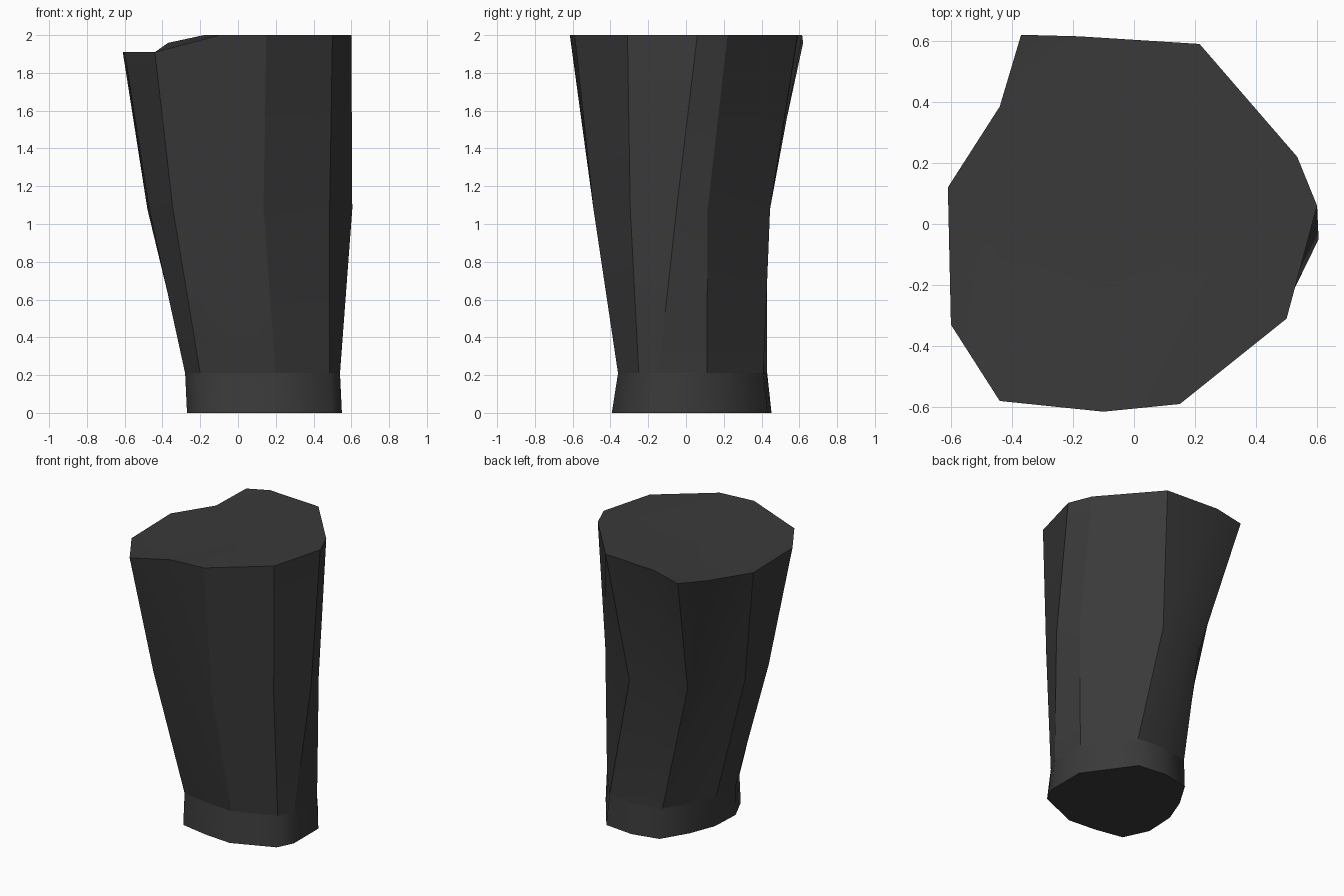
import bpy
import bmesh
from math import radians

if "Cube" in bpy.data.objects:
    bpy.data.objects.remove(bpy.data.objects["Cube"], do_unlink=True)


def make_material(name, colour):
    mat = bpy.data.materials.new(name)
    mat.use_nodes = True
    mat.diffuse_color = colour
    shader = mat.node_tree.nodes["Principled BSDF"]
    shader.inputs["Base Color"].default_value = colour
    shader.inputs["Roughness"].default_value = 0.8
    return mat


charcoal = make_material("charcoal", (0.042, 0.042, 0.042, 1))

# Outlines, counter-clockwise from the front right corner of each ring
rim_outline = [(-.44, -.58), (-.1, -.615), (.15, -.59), (.5, -.31), (.6, .06),
               (.535, .22), (.215, .59), (-.18, .615), (-.37, .62),
               (-.44, .385), (-.61, .12), (-.6, -.33)]
waist_outline = [(-.345, -.45), (-.07, -.49), (.135, -.49), (.485, -.295),
                 (.605, -.05), (.55, .115), (.13, .445), (-.1, .43),
                 (-.25, .34), (-.33, .16), (-.48, .03), (-.47, -.25)]
band_outline = [(-.2, -.31), (0, -.345), (.2, -.36), (.485, -.25),
                (.54, -.145), (.54, .11), (.31, .41), (.1, .43),
                (-.09, .39), (-.2, .22), (-.27, .05), (-.28, -.15)]


def rim_height(x):
    """The rim is level except for a step down on the right side."""
    return max(1.91, min(2, 1.91 + (x + .44) * .7))


def add_ring(bm, outline, height):
    return [bm.verts.new((x, y, height(x) if callable(height) else height))
            for x, y in outline]


def bridge(bm, lower, upper):
    count = len(lower)
    for i in range(count):
        j = (i + 1) % count
        bm.faces.new((lower[i], lower[j], upper[j], upper[i]))


def finish(bm, name, angle):
    mesh = bpy.data.meshes.new(name)
    bm.to_mesh(mesh)
    bm.free()
    obj = bpy.data.objects.new(name, mesh)
    bpy.context.collection.objects.link(obj)
    mesh.materials.append(charcoal)
    bpy.ops.object.select_all(action='DESELECT')
    obj.select_set(True)
    bpy.context.view_layer.objects.active = obj
    bpy.ops.object.shade_smooth_by_angle(angle=radians(angle))
    return obj


# Flaring faceted body with a capped, stepped top
bm = bmesh.new()
band = add_ring(bm, band_outline, .21)
waist = add_ring(bm, waist_outline, 1.08)
rim = add_ring(bm, rim_outline, rim_height)
bridge(bm, band, waist)
bridge(bm, waist, rim)
level_cap = bm.faces.new(rim[1:8])
slope_cap = bm.faces.new([rim[0], rim[1]] + rim[7:10])
step_cap = bm.faces.new([rim[0]] + rim[9:])
bmesh.ops.triangulate(bm, faces=[level_cap, slope_cap, step_cap])
finish(bm, "body", 25)

# Smooth base band, spreading slightly towards the ground
bm = bmesh.new()
foot_outline = [(x + .01, .03 + (y - .035) * 1.07) for x, y in band_outline]
foot = add_ring(bm, foot_outline, 0)
top = add_ring(bm, band_outline, .21)
bridge(bm, foot, top)
bm.faces.new(list(reversed(foot)))
finish(bm, "base_band", 75)
